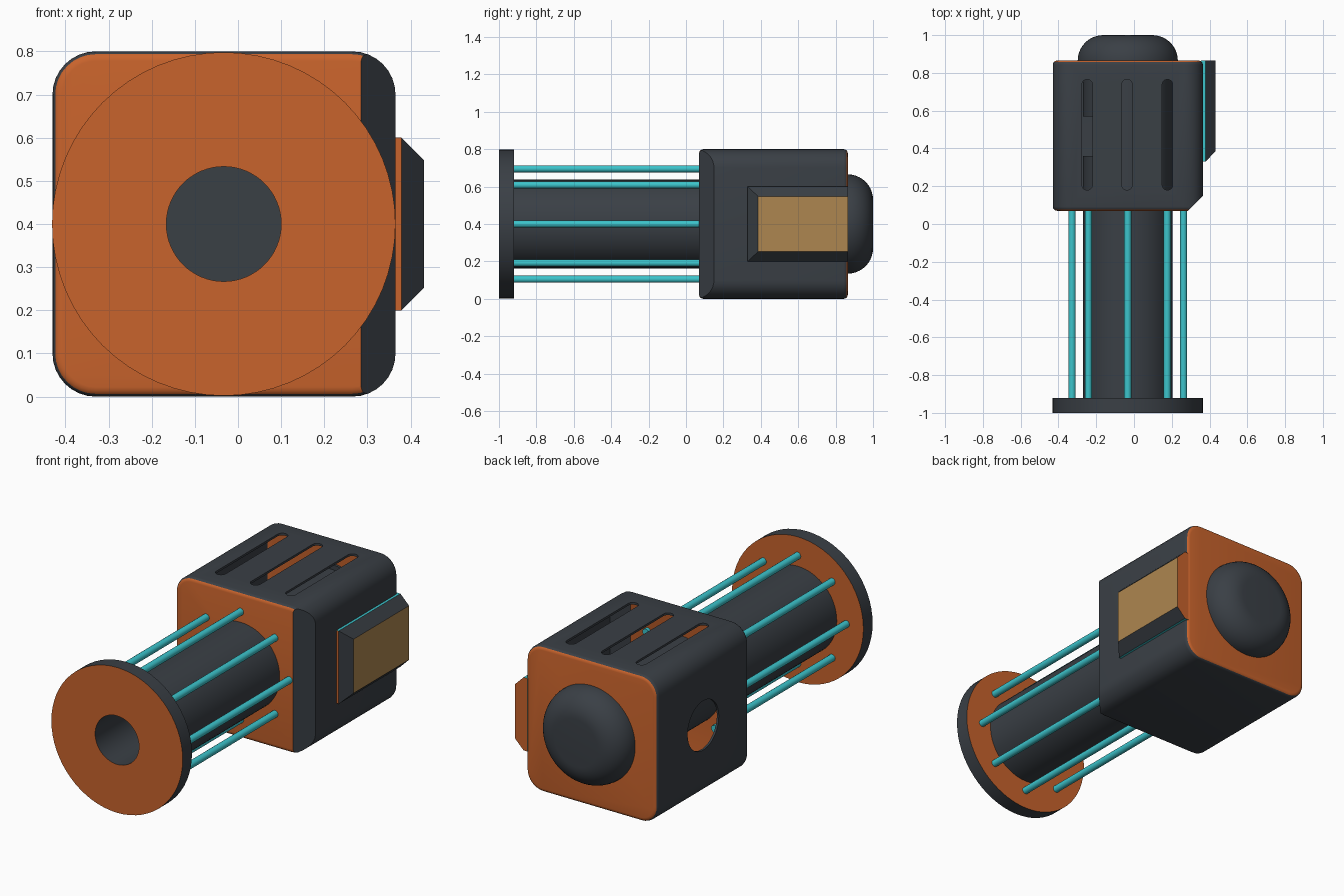
import bpy, bmesh
from math import pi, cos, sin
from mathutils import Vector, Matrix

cube = bpy.data.objects.get("Cube")
if cube:
    bpy.data.objects.remove(cube, do_unlink=True)

CX, CZ = -0.033, 0.4           # axis of the barrel
LEFT, RIGHT = -0.43, 0.365     # housing sides
FRONT, BACK, TOP = 0.07, 0.865, 0.8


def material(name, rgb):
    m = bpy.data.materials.new(name)
    m.use_nodes = True
    m.diffuse_color = (*rgb, 1)
    m.node_tree.nodes["Principled BSDF"].inputs["Base Color"].default_value = (*rgb, 1)
    return m


DARK = material("charcoal", (0.042, 0.05, 0.06))
ORANGE = material("burnt orange", (0.58, 0.125, 0.025))
TEAL = material("turquoise", (0.045, 0.55, 0.6))
TAN = material("tan", (0.42, 0.24, 0.08))


def make(name, bm, mats, smooth=True):
    bmesh.ops.recalc_face_normals(bm, faces=bm.faces[:])
    mesh = bpy.data.meshes.new(name)
    bm.to_mesh(mesh)
    bm.free()
    for m in mats:
        mesh.materials.append(m)
    ob = bpy.data.objects.new(name, mesh)
    bpy.context.collection.objects.link(ob)
    if smooth:
        activate(ob)
        bpy.ops.object.shade_smooth_by_angle(angle=0.6)
    return ob


def activate(ob):
    bpy.ops.object.select_all(action='DESELECT')
    ob.select_set(True)
    bpy.context.view_layer.objects.active = ob


def orange_ends(ob):
    """Faces turned to the front or back are orange, the rest dark."""
    for p in ob.data.polygons:
        p.material_index = 1 if abs(p.normal.y) > 0.75 else 0


def prism(outline, axis):
    """Closed prism: outline points extruded along a vector."""
    bm = bmesh.new()
    face = bm.faces.new([bm.verts.new(p) for p in outline])
    ext = bmesh.ops.extrude_face_region(bm, geom=[face])
    bmesh.ops.translate(bm, vec=axis,
                        verts=[v for v in ext["geom"] if isinstance(v, bmesh.types.BMVert)])
    return bm


def rounded_rect(x0, x1, y0, y1, r, n=8):
    pts = []
    corners = ((x1 - r, y1 - r), (x0 + r, y1 - r), (x0 + r, y0 + r), (x1 - r, y0 + r))
    for k, (cx, cy) in enumerate(corners):
        for i in range(n + 1):
            a = (k + i / n) * pi / 2
            pts.append((cx + r * cos(a), cy + r * sin(a)))
    return pts


def lathe(name, profile, mats):
    """Spin (radius, y) points about the barrel axis."""
    bm = bmesh.new()
    vs = [bm.verts.new((CX + r, y, CZ)) for r, y in profile]
    es = [bm.edges.new(pair) for pair in zip(vs, vs[1:])]
    bmesh.ops.spin(bm, geom=vs + es, cent=(CX, 0, CZ), axis=(0, 1, 0),
                   angle=2 * pi, steps=64)
    bmesh.ops.remove_doubles(bm, verts=bm.verts[:], dist=0.0001)
    return make(name, bm, mats)


def cylinder(start, axis, r, n):
    axis = Vector(axis)
    bm = bmesh.new()
    turn = axis.to_track_quat('Z', 'Y').to_matrix().to_4x4()
    bmesh.ops.create_cone(bm, cap_ends=True, segments=n, radius1=r, radius2=r,
                          depth=axis.length,
                          matrix=Matrix.Translation(Vector(start) + axis / 2) @ turn)
    return bm


def cut(ob, bm):
    cutter = make("cutter", bm, [DARK], smooth=False)
    cutter.hide_render = True
    mod = ob.modifiers.new("cut", 'BOOLEAN')
    mod.operation, mod.solver, mod.object = 'DIFFERENCE', 'EXACT', cutter
    activate(ob)
    bpy.ops.object.modifier_apply(modifier=mod.name)
    bpy.data.objects.remove(cutter, do_unlink=True)


# Housing: rounded block with one chamfered front edge and softened rims
bm = prism([(x, FRONT, z) for x, z in rounded_rect(LEFT, RIGHT, 0, TOP, 0.1)],
           (0, BACK - FRONT, 0))
cutgeo = bmesh.ops.bisect_plane(bm, geom=bm.verts[:] + bm.edges[:] + bm.faces[:],
                                plane_co=(0.285, FRONT, 0), plane_no=(1, -1, 0),
                                clear_outer=True)
rim = [e for e in cutgeo["geom_cut"] if isinstance(e, bmesh.types.BMEdge)]
bmesh.ops.edgeloop_fill(bm, edges=rim)
bmesh.ops.recalc_face_normals(bm, faces=bm.faces[:])
soft = [e for e in bm.edges
        if abs(e.verts[0].co.y - e.verts[1].co.y) < 1e-4
        and any(abs(f.normal.y) > 0.9 for f in e.link_faces)
        and all(abs(abs(f.normal.y) - 0.707) > 0.1 for f in e.link_faces)]
bmesh.ops.bevel(bm, geom=soft, offset=0.022, segments=4, profile=0.5, affect='EDGES')
housing = make("housing", bm, [DARK, ORANGE])
orange_ends(housing)

# Hollow it, then cut the top vents and the round side port
shell = housing.modifiers.new("shell", 'SOLIDIFY')
shell.thickness, shell.offset = 0.012, -1
activate(housing)
bpy.ops.object.modifier_apply(modifier=shell.name)
for x in (-0.248, -0.037, 0.177):
    slot = rounded_rect(x - 0.028, x + 0.028, 0.18, 0.765, 0.0275, 6)
    cut(housing, prism([(px, py, 0.7) for px, py in slot], (0, 0, 0.2)))
cut(housing, cylinder((LEFT - 0.1, 0.465, CZ), (0.15, 0, 0), 0.135, 48))

# Barrel with a blind bore and a side window inside the housing
barrel = lathe("barrel", [(0, 0.06), (0.133, 0.06), (0.133, -0.96), (0.237, -0.96),
                          (0.237, 0.85), (0, 0.85)], [DARK, ORANGE])
bm = bmesh.new()
bmesh.ops.create_cube(bm, size=1, matrix=Matrix.Translation((-0.25, 0.465, CZ))
                      @ Matrix.Diagonal((0.1, 0.21, 0.4, 1)))
cut(barrel, bm)
for p in barrel.data.polygons:
    p.material_index = int(abs(p.normal.y) > 0.75 and 0.3 < p.center.y < 0.6)

# Front flange ring
flange = lathe("front_flange", [(0.133, -1), (0.398, -1), (0.398, -0.92),
                                (0.133, -0.92), (0.133, -1)], [DARK, ORANGE])
orange_ends(flange)

# Rounded rear cap
arc = [(0.13 + 0.135 * cos(i * pi / 20), BACK + 0.135 * sin(i * pi / 20)) for i in range(11)]
lathe("rear_cap", [(0, 0.84), (0.265, 0.84)] + arc + [(0, 1)], [DARK])

# Ring of eight tie rods
for i in range(8):
    a = i * pi / 4
    make(f"tie_rod_{i + 1}",
         cylinder((CX + 0.295 * cos(a), -0.93, CZ + 0.295 * sin(a)), (0, 1.03, 0), 0.019, 16),
         [TEAL])

# Side panel: thin base plate and a tapered cover
plate = [(RIGHT - 0.01, y, z) for y, z in ((0.33, 0.2), (BACK, 0.2), (BACK, 0.6), (0.33, 0.6))]
base = make("side_panel_base", prism(plate, (0.024, 0, 0)), [TEAL, ORANGE], smooth=False)
orange_ends(base)

bm = prism([(0.379, y, z) for _, y, z in plate], (0.052, 0, 0))
for v in bm.verts:
    if v.co.x > 0.4:
        v.co.z += 0.052 if v.co.z < CZ else -0.052
        v.co.y += 0.055 if v.co.y < 0.5 else 0
cover = make("side_panel_cover", bm, [DARK, TAN, ORANGE], smooth=False)
for p in cover.data.polygons:
    p.material_index = 1 if p.normal.x > 0.9 else 2 if p.normal.y > 0.9 else 0
